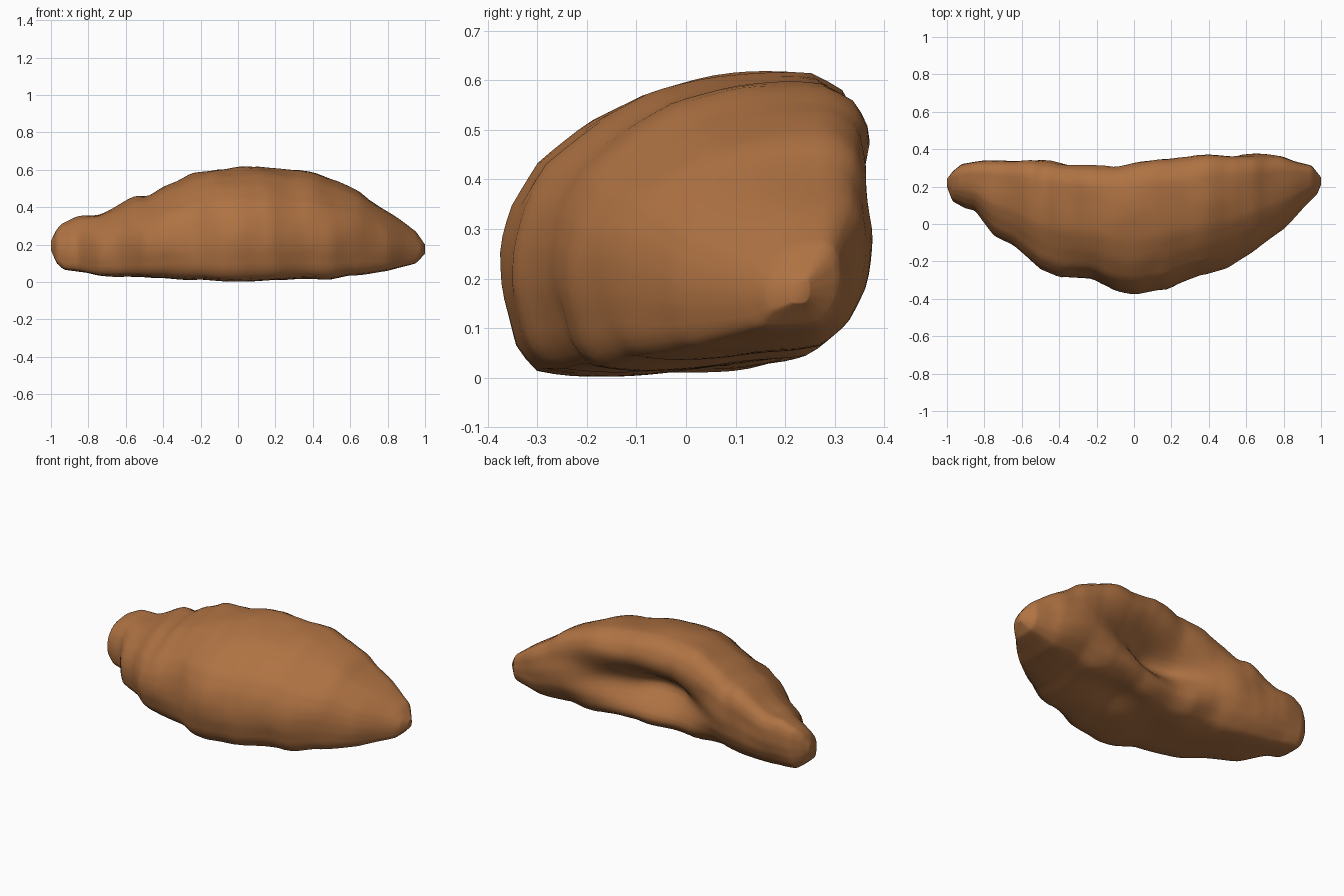
import bpy, bmesh, math
from mathutils import Vector, noise

if "Cube" in bpy.data.objects:
    bpy.data.objects.remove(bpy.data.objects["Cube"])

# Outline curves along the length (x, value), read from front and top views
Y_MIN = [(-1, .2), (-.97, .12), (-.9, .08), (-.85, .07), (-.75, -.06), (-.64, -.12), (-.5, -.24),
         (-.4, -.28), (-.22, -.29), (-.1, -.36), (0, -.375), (.17, -.35), (.25, -.31), (.5, -.23),
         (.65, -.14), (.8, -.03), (.9, .08), (.98, .16), (1, .21)]
Y_MAX = [(-1, .24), (-.97, .28), (-.92, .32), (-.7, .35), (-.45, .35), (-.35, .335), (-.1, .325),
         (0, .345), (.1, .365), (.25, .38), (.65, .38), (.8, .36), (.95, .31), (1, .25)]
Z_MAX = [(-1, .22), (-.97, .28), (-.94, .31), (-.85, .35), (-.75, .36), (-.55, .455), (-.48, .46),
         (-.4, .51), (-.33, .53), (-.25, .58), (-.1, .61), (.05, .62), (.2, .61), (.4, .59),
         (.5, .545), (.65, .49), (.8, .38), (.95, .27), (1, .2)]
Z_MIN = [(-1, .17), (-.97, .1), (-.93, .065), (-.75, .035), (-.4, .02), (0, .0), (.5, .015),
         (.6, .035), (.8, .055), (.95, .1), (1, .15)]
# Cross-section in unit box (y, z): flat bottom, sloping front, upright back
SECTION = [(.1, .02), (.04, .1), (0, .28), (0, .43), (.03, .56), (.1, .7), (.24, .83), (.4, .93),
           (.56, .975), (.72, .995), (.84, 1), (.93, .94), (.98, .82), (1, .56), (.97, .34),
           (.9, .17), (.78, .04), (.65, .01), (.45, 0), (.25, 0)]
RINGS, SIDES = 100, 64


def at(curve, x):
    for (a, va), (b, vb) in zip(curve, curve[1:]):
        if x <= b:
            return va + (vb - va) * (x - a) / (b - a)
    return curve[-1][1]


def resample(points, n):
    loop = [Vector(p) for p in points + points[:1]]
    steps = [(b - a).length for a, b in zip(loop, loop[1:])]
    out, total = [], sum(steps)
    for k in range(n):
        d, i = total * k / n, 0
        while d > steps[i]:
            d -= steps[i]
            i += 1
        out.append(loop[i].lerp(loop[i + 1], d / steps[i]))
    return out


def bell(v, centre, width):
    return math.exp(-((v - centre) / width) ** 2)


section = resample(SECTION, SIDES)
bm = bmesh.new()
rings = []
for i in range(RINGS):
    x = -math.cos(math.pi * i / (RINGS - 1))
    y0, y1, z0, z1 = (at(c, x) for c in (Y_MIN, Y_MAX, Z_MIN, Z_MAX))
    ring = []
    for u, w in section:
        y, z = y0 + u * (y1 - y0), z0 + w * (z1 - z0)
        # hollow inner side of the crescent, between the upper roll and lower lip
        back = max(0, min(1, (u - .5) / .3))
        y -= .2 * back * bell(x, .06, .31) * bell(z, .28 + .04 * x, .115)
        # soft hollow underneath towards the back
        z += .05 * bell(x, .25, .28) * bell(u, .65, .2) * max(0, 1 - 3 * w)
        # rolled dough layers: slanted steps, then light baked unevenness
        mid = Vector((x, (y0 + y1) / 2, (z0 + z1) / 2))
        p = Vector((x, y, z))
        phase = (abs(x) + .12 * w) / .21 % 1
        lump = noise.noise(p * 5) * .01
        p += (p - mid) * (.02 * (.5 - phase)) * (1 - x * x)
        p += (p - mid).normalized() * lump * min(1, (1 - x * x) * 4) * (1 + back)
        p.z = max(p.z, .002)
        ring.append(bm.verts.new(p))
    rings.append(ring)
for a, b in zip(rings, rings[1:]):
    for k in range(SIDES):
        n = (k + 1) % SIDES
        bm.faces.new((a[k], a[n], b[n], b[k]))
bm.faces.new(rings[0])
bm.faces.new(rings[-1])
bmesh.ops.smooth_vert(bm, verts=bm.verts, factor=.4, use_axis_x=True, use_axis_y=True, use_axis_z=True)
bmesh.ops.recalc_face_normals(bm, faces=bm.faces)

mesh = bpy.data.meshes.new("croissant")
bm.to_mesh(mesh)
bm.free()
crust = bpy.data.materials.new("baked crust brown")
crust.diffuse_color = (.43, .17, .056, 1)
crust.use_nodes = True
crust.node_tree.nodes["Principled BSDF"].inputs["Base Color"].default_value = crust.diffuse_color
mesh.materials.append(crust)
for f in mesh.polygons:
    f.use_smooth = True
obj = bpy.data.objects.new("croissant", mesh)
bpy.context.collection.objects.link(obj)
